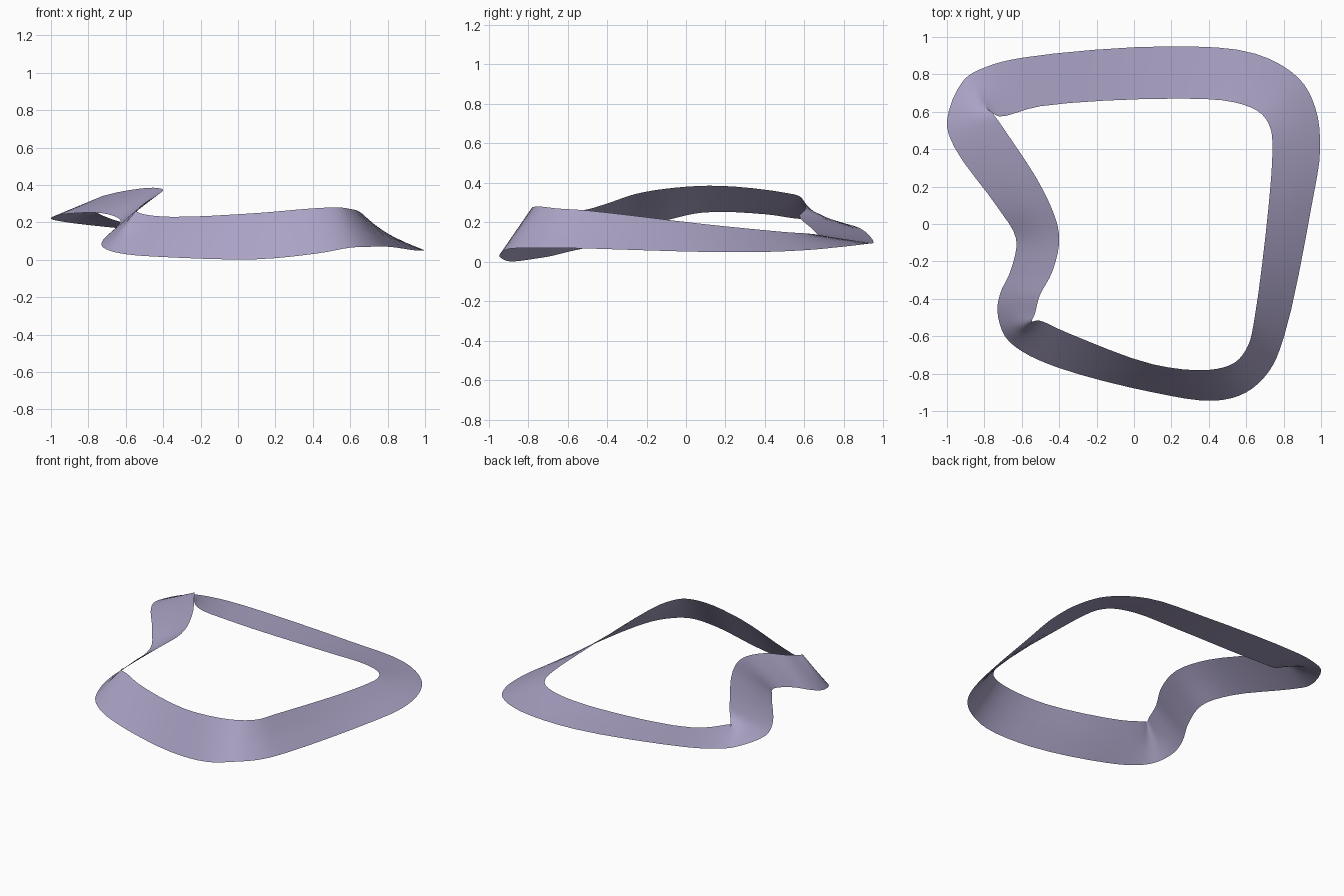
import bpy, bmesh
from mathutils import Vector

if "Cube" in bpy.data.objects:
    bpy.data.objects.remove(bpy.data.objects["Cube"])

# Stations round the loop: outer (low) edge x, y, z, then inner (high) edge x, y, z
STATIONS = [
    (-.73, -.47, .08, -.53, -.48, .27),    # front left corner
    (-.69, -.60, .05, -.545, -.52, .26),
    (-.60, -.68, .03, -.51, -.515, .245),
    (-.40, -.77, .015, -.36, -.58, .23),   # front
    (.10, -.90, .003, .10, -.75, .25),
    (.43, -.945, .035, .40, -.78, .275),
    (.60, -.90, .065, .54, -.74, .28),     # front right corner
    (.72, -.79, .07, .61, -.65, .27),
    (.80, -.61, .07, .645, -.50, .26),
    (.95, .10, .05, .72, .10, .19),        # right side
    (.995, .40, .05, .74, .40, .16),
    (.97, .62, .06, .73, .51, .15),        # back right corner
    (.88, .78, .075, .68, .59, .145),
    (.65, .91, .09, .54, .65, .14),
    (.20, .95, .10, .20, .67, .135),       # back
    (-.59, .89, .165, -.50, .63, .175),
    (-.79, .84, .185, -.72, .575, .235),   # back left corner
    (-.91, .77, .20, -.77, .605, .27),
    (-1.0, .55, .22, -.75, .585, .325),
    (-.96, .41, .24, -.69, .50, .35),
    (-.73, .09, .25, -.48, .17, .385),     # left bend
    (-.63, -.08, .215, -.40, -.06, .375),
    (-.66, -.25, .165, -.435, -.25, .345),
    (-.715, -.37, .115, -.505, -.385, .30),
]
STEPS = 4


def spline(p0, p1, p2, p3, t):
    """Smooth curve between p1 and p2, spaced by chord length."""
    def gap(a, b):
        return max((b - a).length, 1e-4) ** 0.5
    t1 = gap(p0, p1)
    t2 = t1 + gap(p1, p2)
    t3 = t2 + gap(p2, p3)
    u = t1 + (t2 - t1) * t
    a1 = p0.lerp(p1, u / t1)
    a2 = p1.lerp(p2, (u - t1) / (t2 - t1))
    a3 = p2.lerp(p3, (u - t2) / (t3 - t2))
    b1 = a1.lerp(a2, u / t2)
    b2 = a2.lerp(a3, (u - t1) / (t3 - t1))
    return b1.lerp(b2, (u - t1) / (t2 - t1))


def edge_loop(points):
    n = len(points)
    return [spline(*(points[(i + k) % n] for k in (-1, 0, 1, 2)), s / STEPS)
            for i in range(n) for s in range(STEPS)]


outer = edge_loop([Vector(s[:3]) for s in STATIONS])
inner = edge_loop([Vector(s[3:]) for s in STATIONS])

# Tilted ribbon strip between the two edges
bm = bmesh.new()
rows = []
for o, i in zip(outer, inner):
    o.z = max(o.z, 0)
    rows.append([bm.verts.new(o.lerp(i, k / 3)) for k in range(4)])
for j, row in enumerate(rows):
    nxt = rows[(j + 1) % len(rows)]
    for k in range(3):
        f = bm.faces.new((row[k], nxt[k], nxt[k + 1], row[k + 1]))
        f.smooth = True
mesh = bpy.data.meshes.new("ribbon_band")
bm.to_mesh(mesh)
bm.free()
band = bpy.data.objects.new("ribbon_band", mesh)
bpy.context.collection.objects.link(band)

# Single lavender colour
mat = bpy.data.materials.new("lavender")
mat.diffuse_color = (0.40, 0.36, 0.55, 1)
mat.use_nodes = True
mat.node_tree.nodes["Principled BSDF"].inputs["Base Color"].default_value = mat.diffuse_color
mesh.materials.append(mat)
